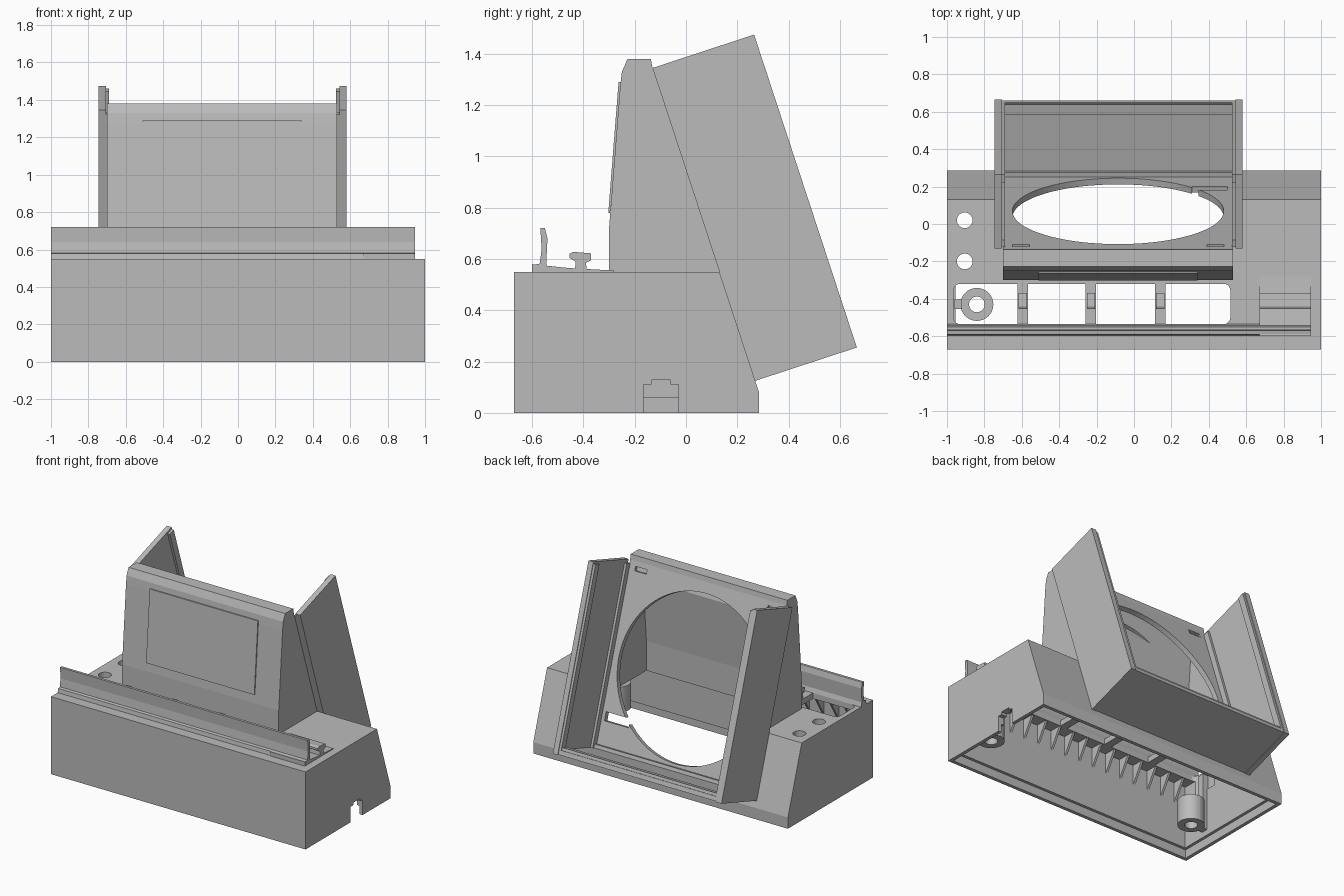
import bpy, bmesh, math
from mathutils import Vector

cube = bpy.data.objects.get("Cube")
if cube:
    bpy.data.objects.remove(cube)

grey = bpy.data.materials.new("plain grey")
grey.use_nodes = True
COLOR = (0.5, 0.5, 0.5, 1)
grey.diffuse_color = COLOR
grey.node_tree.nodes["Principled BSDF"].inputs["Base Color"].default_value = COLOR


def finish(name, bm):
    bmesh.ops.recalc_face_normals(bm, faces=bm.faces)
    me = bpy.data.meshes.new(name)
    bm.to_mesh(me)
    bm.free()
    me.materials.append(grey)
    ob = bpy.data.objects.new(name, me)
    bpy.context.scene.collection.objects.link(ob)
    return ob


def prism(name, x0, x1, profile):
    """Extrude a (y, z) outline from x0 to x1."""
    bm = bmesh.new()
    face = bm.faces.new([bm.verts.new((x0, y, z)) for y, z in profile])
    new = bmesh.ops.extrude_face_region(bm, geom=[face])["geom"]
    bmesh.ops.translate(bm, vec=(x1 - x0, 0, 0),
                        verts=[v for v in new if isinstance(v, bmesh.types.BMVert)])
    return finish(name, bm)


def box(name, x0, x1, y0, y1, z0, z1):
    return prism(name, x0, x1, [(y0, z0), (y1, z0), (y1, z1), (y0, z1)])


def tube(name, center, r, depth, axis=(0, 0, 1), segs=32):
    bm = bmesh.new()
    bmesh.ops.create_cone(bm, cap_ends=True, segments=segs, radius1=r, radius2=r, depth=depth)
    rot = Vector((0, 0, 1)).rotation_difference(Vector(axis)).to_matrix()
    bmesh.ops.rotate(bm, verts=bm.verts, matrix=rot)
    bmesh.ops.translate(bm, verts=bm.verts, vec=center)
    return finish(name, bm)


def cut(target, *cutters):
    """Subtract the cutters from the target and remove them."""
    for c in cutters:
        m = target.modifiers.new("cut", "BOOLEAN")
        m.operation, m.solver, m.object = "DIFFERENCE", "EXACT", c
    dg = bpy.context.evaluated_depsgraph_get()
    me = bpy.data.meshes.new_from_object(target.evaluated_get(dg))
    target.modifiers.clear()
    target.data = me
    for c in cutters:
        bpy.data.objects.remove(c)


# Tilted frame of the rear plate: u points back, v points up along the slope
U, V = Vector((0.95, 0.312)), Vector((-0.312, 0.95))
FOOT = Vector((0.27, 0.125))
NORMAL = (0, U.x, U.y)


def tilt(u, v):
    return tuple(FOOT + U * u + V * v)


def slope(z, u=0.0):
    """y of the rear plane, shifted by u, at height z."""
    p = FOOT + U * u
    return (p.x + (z - p.y) * V.x / V.y, z)


def tilt_box(name, x0, x1, u0, u1, v0, v1):
    return prism(name, x0, x1, [tilt(u0, v0), tilt(u1, v0), tilt(u1, v1), tilt(u0, v1)])


LEFT, RIGHT, TOP = 0.53, -0.70, 0.55
MID = (LEFT + RIGHT) / 2
hole_y, hole_z = tilt(0, 0.645)
HOLE = (MID, hole_y, hole_z)


def tower_cavity():
    return prism("cavity", RIGHT + 0.03, LEFT - 0.03,
                 [(-0.27, 0.4), (-0.27, 0.72), (-0.222, 1.3), (-0.21, 1.345),
                  slope(1.345, -0.035), slope(0.4, -0.035)])


def plate_cutters():
    return [tube("hole", HOLE, 0.565, 0.3, NORMAL, 96),
            tilt_box("window", 0.31, 0.5, -0.1, 0.1, 0.22, 0.28)]


# Hollow base with open bottom
base = prism("base_housing", -1, 1,
             [(-0.67, 0), (-0.67, TOP), slope(TOP), slope(0.08), (0.285, 0)])
cut(base,
    prism("inside", -0.955, 0.955,
          [(-0.625, -0.1), (-0.625, 0.51), slope(0.51, -0.035),
           slope(0.1, -0.035), (0.24, -0.1)]))
cut(base, box("rim_step", -0.975, 0.975, -0.645, 0.26, -0.1, 0.06))
cut(base, tower_cavity())
cut(base, *plate_cutters())
# Side notch, with a raised middle
cut(base, box("notch", 0.9, 1.1, -0.165, -0.03, -0.1, 0.11))
cut(base, box("notch_top", 0.9, 1.1, -0.135, -0.06, 0.05, 0.128))
# Round holes in the top
cut(base, *[tube("hole", (-0.905, y, TOP), 0.042, 0.3) for y in (0.02, -0.2)])

# Long slot with rounded corners
slot = box("slot", -0.965, 0.515, -0.535, -0.32, 0.4, 0.7)
bm = bmesh.new()
bm.from_mesh(slot.data)
upright = [e for e in bm.edges if abs(e.verts[0].co.z - e.verts[1].co.z) > 0.1]
bmesh.ops.bevel(bm, geom=upright, offset=0.035, segments=5, affect="EDGES", profile=0.5)
bm.to_mesh(slot.data)
bm.free()
cut(base, slot)

# Hollow tower
tower = prism("tower_shell", RIGHT, LEFT,
              [(-0.30, TOP), (-0.30, 0.72), (-0.257, 1.27), (-0.25, 1.33), (-0.228, 1.38),
               (-0.137, 1.38), slope(1.345), slope(TOP)])
cut(tower, tower_cavity())
cut(tower, *plate_cutters())
cut(tower, *[tilt_box("clip_recess", x, x + 0.09, -0.02, 0.05, 1.22, 1.25)
             for x in (-0.65, 0.39)])

# Thin raised panel on the tower front
prism("front_panel", -0.51, 0.34,
      [(-0.296, 0.78), (-0.303, 0.78), (-0.263, 1.29), (-0.25, 1.29)])

# Side wings with front and back rails
for side, outer, s in (("left", 0.58, -1), ("right", -0.745, 1)):
    spans = (("wing", 0, 0.417, 0.038, 1.284), ("wing_front_rail", 0, 0.04, 0.055, 1.26),
             ("wing_back_rail", 0.365, 0.412, 0.055, 1.27))
    for part, u0, u1, thick, v1 in spans:
        a, b = sorted((outer, outer + s * thick))
        tilt_box(f"{side}_{part}", a, b, u0, u1, 0 if part == "wing" else 0.01, v1)

# Tray floor between the wings, with a lip at the back
tilt_box("tray_floor", RIGHT - 0.01, LEFT + 0.02, -0.01, 0.412, 0.004, 0.035)
tilt_box("tray_lip", RIGHT, LEFT, 0.35, 0.405, 0.03, 0.055)
tilt_box("tray_front_lip", RIGHT, LEFT, 0, 0.025, 0.03, 0.06)

# Upright front rail on a low foot
prism("front_rail", -1, 0.945,
      [(-0.595, TOP), (-0.59, 0.578), (-0.57, 0.582), (-0.563, 0.64), (-0.568, 0.72),
       (-0.55, 0.72), (-0.54, 0.68), (-0.545, 0.58), (-0.535, TOP)])

# Ledge beside the slot
prism("rail_ledge", 0.67, 0.945,
      [(-0.6, TOP), (-0.6, 0.58), (-0.46, 0.565), (-0.28, 0.555), (-0.28, TOP)])


# Saddle clips on the ledge and on the slot bars
def saddle(name, x0, x1):
    prism(name, x0, x1,
          [(-0.435, 0.54), (-0.43, 0.59), (-0.455, 0.605), (-0.455, 0.62), (-0.44, 0.628),
           (-0.37, 0.622), (-0.37, 0.595), (-0.39, 0.585), (-0.385, 0.54)])


saddle("ledge_clip", 0.67, 0.945)
for i, x in enumerate((-0.595, -0.23, 0.14)):
    box(f"slot_bar_{i}", x - 0.028, x + 0.028, -0.54, -0.315, 0.51, TOP)
    saddle(f"slot_clip_{i}", x - 0.022, x + 0.022)

# Row of gussets inside the front wall
for i in range(16):
    x = -0.87 + i * 0.115
    prism(f"gusset_{i}", x - 0.008, x + 0.008,
          [(-0.63, 0.52), (-0.535, 0.52), (-0.63, 0.36)])

# Screw bosses held by arms from the side walls
for side, x, wall in (("right", -0.84, -0.96), ("left", 0.84, 0.96)):
    boss = tube(f"{side}_screw_boss", (x, -0.43, 0.19), 0.088, 0.18)
    cut(boss, tube("bore", (x, -0.43, 0.19), 0.042, 0.4))
    a, b = sorted((wall, x + math.copysign(0.08, x)))
    box(f"{side}_boss_arm", a, b, -0.455, -0.405, 0.1, 0.5)
